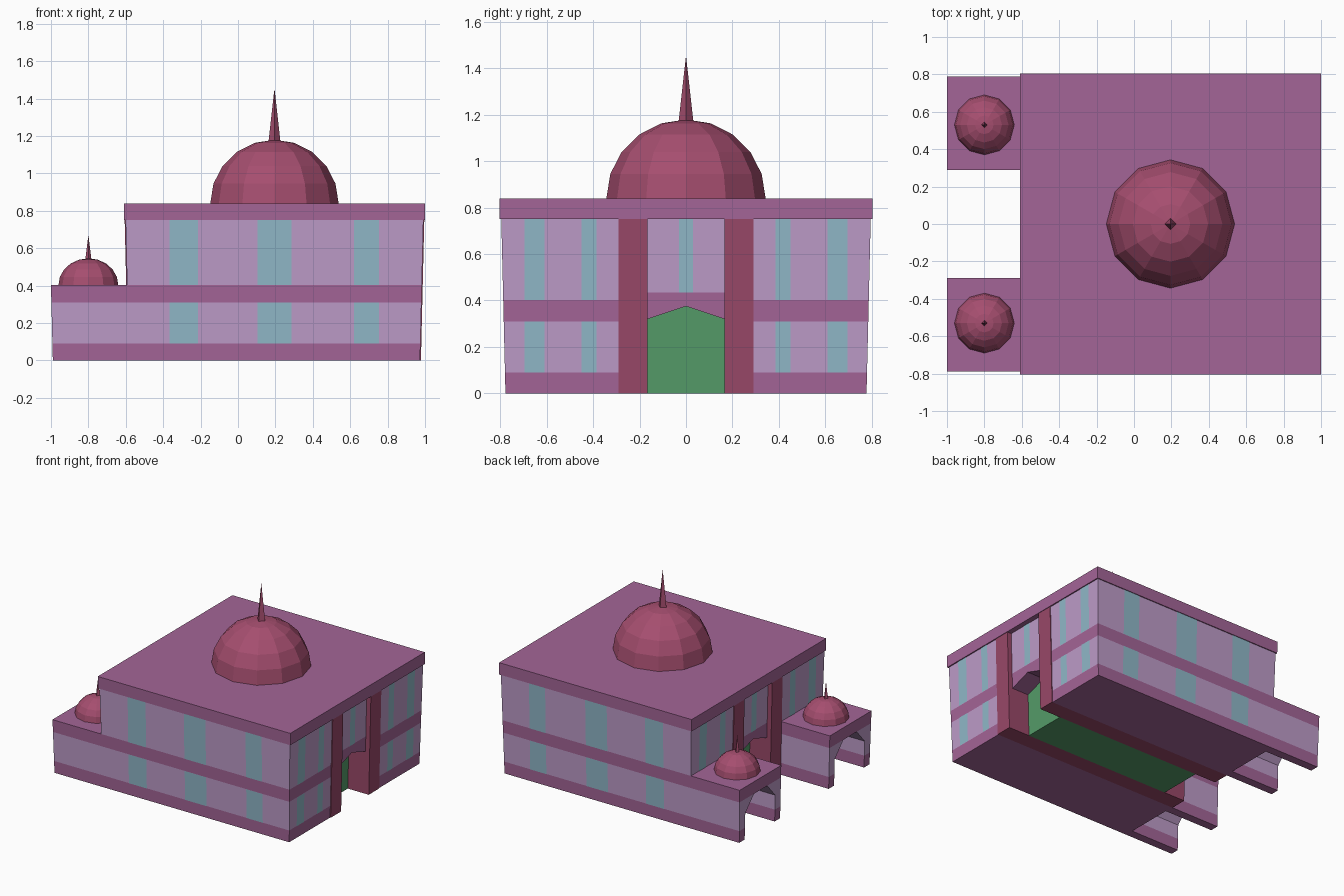
import bpy, bmesh

if "Cube" in bpy.data.objects:
    bpy.data.objects.remove(bpy.data.objects["Cube"])

CX = 0.195                                   # centre of the main block in x
LEVELS = [0, 0.09, 0.31, 0.403, 0.75]        # heights of the wall bands


def material(name, rgb):
    m = bpy.data.materials.new(name)
    m.diffuse_color = (*rgb, 1)
    m.use_nodes = True
    m.node_tree.nodes["Principled BSDF"].inputs["Base Color"].default_value = m.diffuse_color
    return m


PURPLE = material("purple_trim", (0.37, 0.13, 0.31))
LILAC = material("lilac_wall", (0.51, 0.33, 0.58))
TEAL = material("teal_glass", (0.28, 0.48, 0.58))
CRIMSON = material("crimson_pier", (0.32, 0.065, 0.14))
ROSE = material("rose_dome", (0.38, 0.076, 0.16))
GREEN = material("green_door", (0.09, 0.33, 0.14))


def half(z):
    """Half width of the gently flared main walls at height z."""
    return 0.778 + 0.024 * z


def finish(name, bm, mat, mirror=False):
    me = bpy.data.meshes.new(name)
    bm.to_mesh(me)
    bm.free()
    me.materials.append(mat)
    ob = bpy.data.objects.new(name, me)
    bpy.context.collection.objects.link(ob)
    if mirror:
        mod = ob.modifiers.new("mirror_y", 'MIRROR')
        mod.use_axis = (False, True, False)
        mod.use_mirror_merge = False
    return ob


def prism(name, profile, lo, hi, mat, mirror=False, skip=()):
    """Extrude a counter-clockwise (y, z) profile between x = lo(z) and x = hi(z).
    Edges listed in skip get no side face (they touch a neighbouring part)."""
    bm = bmesh.new()
    a = [bm.verts.new((lo(z), y, z)) for y, z in profile]
    b = [bm.verts.new((hi(z), y, z)) for y, z in profile]
    bm.faces.new(b)
    bm.faces.new(a[::-1])
    n = len(profile)
    for i in range(n):
        if i not in skip:
            j = (i + 1) % n
            bm.faces.new((a[i], a[j], b[j], b[i]))
    return finish(name, bm, mat, mirror)


def block(name, profile, inset, mat, **kw):
    """Prism across the whole main block, set in from the wall plane."""
    return prism(name, profile, lambda z: CX - half(z) + inset,
                 lambda z: CX + half(z) - inset, mat, **kw)


# Main walls: stacked bands on both sides of the central portal
for i, (z0, z1) in enumerate(zip(LEVELS, LEVELS[1:])):
    block(f"wall_band_{i}", [(0.29, z0), (half(z0), z0), (half(z1), z1), (0.29, z1)], 0,
          LILAC if i % 2 else PURPLE, mirror=True, skip=(2, 3) if i == 0 else (0, 2, 3))

# Portal piers, door mass, lintel and recessed wall above
block("portal_piers", [(0.165, 0), (0.29, 0), (0.29, 0.75), (0.165, 0.75)], -0.005,
      CRIMSON, mirror=True)
block("door", [(-0.165, 0), (0.165, 0), (0.165, 0.32), (0, 0.375), (-0.165, 0.32)], 0.17, GREEN)
block("door_lintel", [(-0.165, 0.32), (0, 0.375), (0.165, 0.32), (0.165, 0.435),
                      (-0.165, 0.435)], 0.03, PURPLE)
block("portal_upper_wall", [(-0.165, 0.435), (0.165, 0.435), (0.165, 0.75), (-0.165, 0.75)],
      0.03, LILAC)

# Flat roof
prism("roof", [(-0.803, 0.75), (0.803, 0.75), (0.804, 0.84), (-0.804, 0.84)],
      lambda z: CX - 0.805, lambda z: CX + 0.805, PURPLE)

# Windows: thin panes following the wall slope on all four sides
bm = bmesh.new()


def pane(s0, s1, z0, z1, axis, sign, offset):
    pts = []
    for s, z in ((s0, z0), (s1, z0), (s1, z1), (s0, z1)):
        d = sign * (half(z) + offset)
        pts.append((CX + d, s, z) if axis == 'x' else (s, d, z))
    if (axis == 'x') != (sign > 0):
        pts.reverse()
    bm.faces.new([bm.verts.new(p) for p in pts])


for sign in (1, -1):
    for z0, z1 in ((0.09, 0.31), (0.403, 0.75)):
        for s0, s1 in ((-0.365, -0.215), (0.105, 0.285), (0.62, 0.755)):
            pane(s0, s1, z0, z1, 'y', sign, 0.002)
        for s0, s1 in ((0.386, 0.45), (0.61, 0.695)):
            pane(s0, s1, z0, z1, 'x', sign, 0.002)
            pane(-s1, -s0, z0, z1, 'x', sign, 0.002)
    pane(-0.03, 0.03, 0.435, 0.75, 'x', sign, -0.028)
finish("windows", bm, TEAL)


# Porch wings: two walls with sloped arch shoulders under a flat slab
def wing(name, profile, mat, skip=()):
    return prism(name, profile, lambda z: -0.99 - 0.025 * z, lambda z: CX - half(z), mat,
                 mirror=True, skip=skip)


WALL, INNER, Z1, Z2, Z3 = 0.065, 0.29, LEVELS[1], LEVELS[2], LEVELS[3]
wing("wing_outer_base", [(half(0) - WALL, 0), (half(0), 0), (half(Z1), Z1),
                         (half(0) - WALL, Z1)], PURPLE, (2,))
wing("wing_outer_wall", [(half(0) - WALL, Z1), (half(Z1), Z1), (half(Z2), Z2),
                         (half(0) - WALL - 0.1, Z2), (half(0) - WALL, 0.2)], LILAC, (0, 2))
wing("wing_inner_base", [(INNER, 0), (INNER + WALL, 0), (INNER + WALL, Z1), (INNER, Z1)],
     PURPLE, (2,))
wing("wing_inner_wall", [(INNER, Z1), (INNER + WALL, Z1), (INNER + WALL, 0.2),
                         (INNER + WALL + 0.1, Z2), (INNER, Z2)], LILAC, (0, 3))
wing("wing_slab", [(INNER, Z2), (half(Z2), Z2), (half(Z3), Z3), (INNER, Z3)], PURPLE)


# Faceted domes with four-sided spires
def dome(name, x, y, z, radius, height, tip, spire_r):
    bm = bmesh.new()
    bmesh.ops.create_uvsphere(bm, u_segments=12, v_segments=10, radius=1)
    bmesh.ops.delete(bm, geom=[v for v in bm.verts if v.co.z < -0.01], context='VERTS')
    bmesh.ops.scale(bm, vec=(radius, radius, height), verts=bm.verts)
    ob = finish(name, bm, ROSE)
    ob.location = (x, y, z)

    bm = bmesh.new()
    h = tip - (z + height) + 0.01
    bmesh.ops.create_cone(bm, cap_ends=True, segments=4, radius1=spire_r, radius2=0, depth=h)
    spire = finish(name + "_spire", bm, ROSE)
    spire.location = (x, y, tip - h / 2)


dome("main_dome", CX, 0, 0.84, 0.343, 0.34, 1.455, 0.032)
for label, s in (("back", 1), ("front", -1)):
    dome(f"{label}_wing_dome", -0.8, s * 0.53, LEVELS[3], 0.16, 0.143, 0.67, 0.017)
